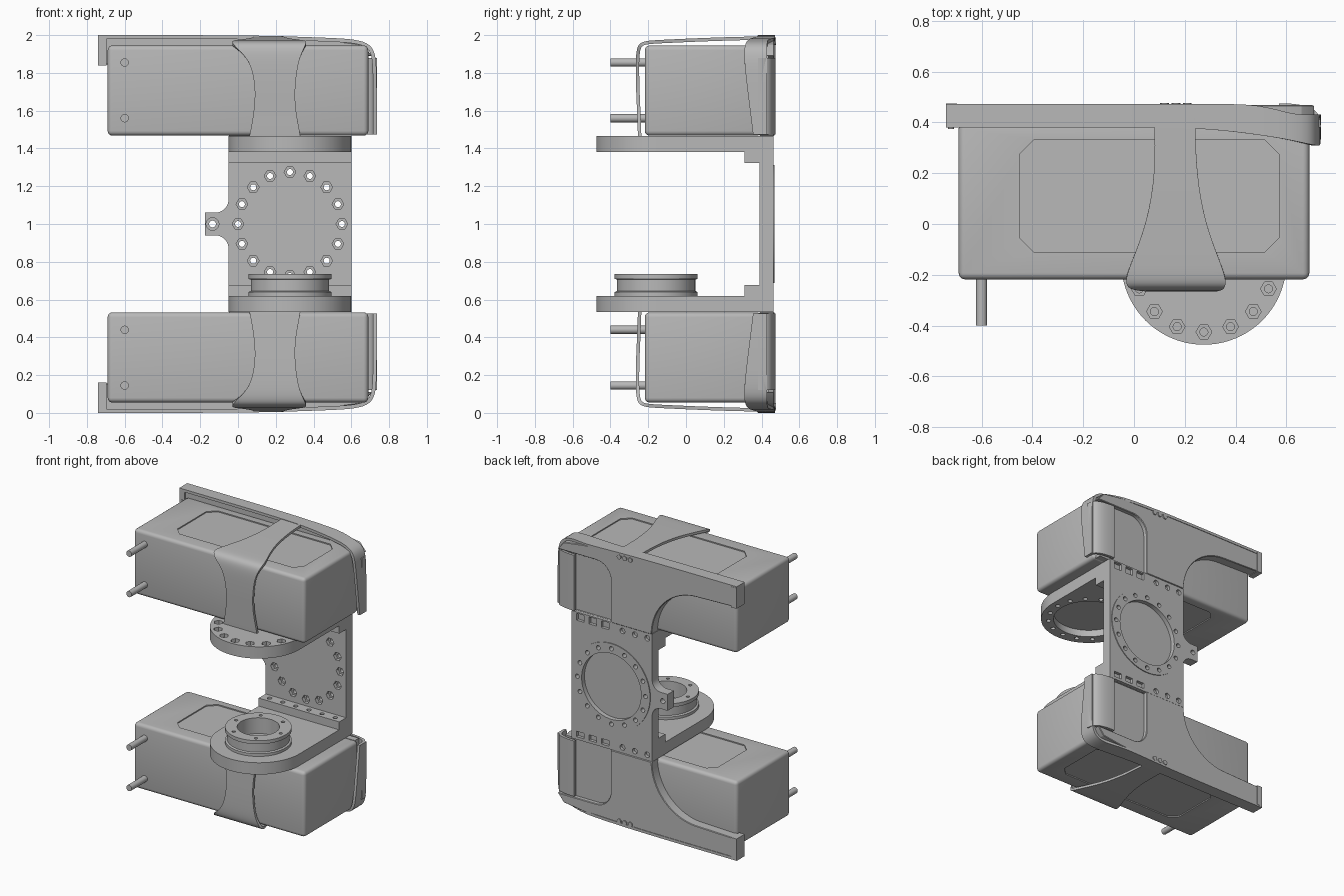
import bpy, bmesh
from math import sin, cos, pi, radians
from mathutils import Matrix, Vector

if "Cube" in bpy.data.objects:
    bpy.data.objects.remove(bpy.data.objects["Cube"])

grey = bpy.data.materials.new("machined grey")
grey.use_nodes = True
grey.diffuse_color = (0.48, 0.48, 0.48, 1)
grey.node_tree.nodes["Principled BSDF"].inputs["Base Color"].default_value = (0.48, 0.48, 0.48, 1)

CX, CY, RING = 0.275, -0.15, 0.275      # shared flange centre and bolt circle


def finish(name, bm):
    bmesh.ops.recalc_face_normals(bm, faces=bm.faces)
    me = bpy.data.meshes.new(name)
    bm.to_mesh(me)
    bm.free()
    me.materials.append(grey)
    ob = bpy.data.objects.new(name, me)
    bpy.context.collection.objects.link(ob)
    return ob


def add_prism(bm, pts, axis, a, b):
    """Extrude a 2D outline along z (outline in xy) or y (outline in xz)."""
    place = (lambda u, v, w: (u, v, w)) if axis == "z" else (lambda u, v, w: (u, w, v))
    lo = [bm.verts.new(place(u, v, a)) for u, v in pts]
    hi = [bm.verts.new(place(u, v, b)) for u, v in pts]
    bm.faces.new(lo)
    bm.faces.new(hi[::-1])
    for i in range(len(pts)):
        j = (i + 1) % len(pts)
        bm.faces.new((lo[i], lo[j], hi[j], hi[i]))


def prisms(name, outlines, axis, a, b):
    bm = bmesh.new()
    for pts in outlines:
        add_prism(bm, pts, axis, a, b)
    return finish(name, bm)


def rect(x0, x1, y0, y1, c=0):
    if not c:
        return [(x0, y0), (x1, y0), (x1, y1), (x0, y1)]
    return [(x0 + c, y0), (x1 - c, y0), (x1, y0 + c), (x1, y1 - c),
            (x1 - c, y1), (x0 + c, y1), (x0, y1 - c), (x0, y0 + c)]


def arc(x, y, r, a0, a1, n):
    return [(x + r * cos(radians(a0 + (a1 - a0) * i / n)),
             y + r * sin(radians(a0 + (a1 - a0) * i / n))) for i in range(n + 1)]


def circle(x, y, r, n=64):
    return arc(x, y, r, 0, 360, n)[:-1]


def bolt_ring(x, y, r, count, size, sides):
    return [circle(px, py, size, sides) for px, py in circle(x, y, r, count)]


def bake(ob):
    dg = bpy.context.evaluated_depsgraph_get()
    me = bpy.data.meshes.new_from_object(ob.evaluated_get(dg))
    ob.modifiers.clear()
    ob.data = me


def cut(ob, outlines, axis, a, b):
    tool = prisms("cutter", outlines, axis, a, b)
    mod = ob.modifiers.new("cut", "BOOLEAN")
    mod.operation, mod.object, mod.solver = "DIFFERENCE", tool, "EXACT"
    bake(ob)
    bpy.data.objects.remove(tool)


def bevel(ob, width, segments):
    mod = ob.modifiers.new("round", "BEVEL")
    mod.width, mod.segments = width, segments
    bake(ob)


def mirror(ob):
    """Repeat an upper part below the middle plane."""
    ob.data.transform(Matrix.Translation((0, 0, -1)))
    ob.location.z = 1
    mod = ob.modifiers.new("mirror", "MIRROR")
    mod.use_axis = (False, False, True)
    mod.use_mirror_merge = False


def sheet(name, rows, thickness):
    """Smooth bent ribbon through pairs of edge points."""
    bm = bmesh.new()
    grid = [[bm.verts.new(Vector(p).lerp(Vector(q), t / 3)) for t in range(4)] for p, q in rows]
    for r, s in zip(grid, grid[1:]):
        for i in range(3):
            bm.faces.new((r[i], r[i + 1], s[i + 1], s[i]))
    ob = finish(name, bm)
    sub = ob.modifiers.new("smooth", "SUBSURF")
    sub.levels = sub.render_levels = 2
    sub.boundary_smooth = "PRESERVE_CORNERS"
    sol = ob.modifiers.new("thickness", "SOLIDIFY")
    sol.thickness, sol.offset = thickness, 0
    bake(ob)
    mirror(ob)
    return ob


# Motor boxes with engraved panels on both flat sides
box = prisms("motor_box", [rect(-0.69, 0.69, -0.218, 0.40)], "z", 1.468, 1.945)
bevel(box, 0.025, 4)
panel = [rect(-0.45, 0.57, -0.11, 0.33, 0.055)]
cut(box, panel, "z", 1.937, 1.99)
cut(box, panel, "z", 1.40, 1.476)
mirror(box)

# Guide pins
mirror(prisms("guide_pins", [circle(-0.6, z, 0.022, 20) for z in (1.56, 1.855)], "y", -0.40, -0.2))

# Back shell with sweeping lower edge and a rounded opening at the far end
outline = (arc(-0.42, 1.465, 0.37, 0, 90, 20) + [(-0.74, 1.845), (-0.74, 1.995), (0.2, 1.985),
           (0.5, 1.972), (0.66, 1.95), (0.71, 1.89)] + arc(0.40, 1.77, 0.12, 90, 180, 8) + [(0.28, 1.465)])
shell = prisms("back_shell", [outline], "y", 0.39, 0.468)
bevel(shell, 0.004, 1)
mirror(shell)
mirror(prisms("shell_inner_panel", [rect(0.27, 0.67, 1.47, 1.93)], "y", 0.39, 0.437))
mirror(prisms("shell_end_block", [rect(-0.74, -0.697, 1.84, 1.99)], "y", 0.38, 0.474))
mirror(prisms("end_block_screws", [circle(-0.72, z, 0.012, 12) for z in (1.87, 1.91)], "y", 0.374, 0.38))
mirror(prisms("shell_top_screws", [circle(x, 1.965, 0.017, 12) for x in (0.12, 0.165, 0.21)],
              "y", 0.46, 0.476))

# Top lip that bends over the far end of the box
path = [(-0.74, 1.99, 0.38), (-0.73, 1.99, 0.38), (-0.3, 1.99, 0.38), (0.1, 1.988, 0.38),
        (0.3, 1.982, 0.375), (0.5, 1.975, 0.35), (0.62, 1.968, 0.33), (0.70, 1.945, 0.31),
        (0.722, 1.88, 0.307), (0.725, 1.75, 0.32), (0.725, 1.5, 0.352), (0.725, 1.475, 0.355)]
sheet("wrap_lip", [((x, y, z), (x, 0.472 if x < 0.6 else 0.43, z)) for x, z, y in path], 0.02)

# Hooked flange that closes the back corner
hook = [(0.57, 0.465), (0.6, 0.465), (0.66, 0.46), (0.71, 0.442), (0.725, 0.41), (0.725, 0.38)]
sheet("corner_hook", [((x, y, 1.475), (x, y, 1.88)) for x, y in hook], 0.02)

# Flared strap over the top and front of each box
strap = [(0.42, 1.985, 0.08, 0.24), (0.2, 1.98, 0.085, 0.245), (0.0, 1.972, 0.05, 0.28),
         (-0.15, 1.965, -0.01, 0.34), (-0.225, 1.96, -0.038, 0.365), (-0.25, 1.94, -0.02, 0.355),
         (-0.257, 1.88, 0.05, 0.325), (-0.257, 1.8, 0.08, 0.31), (-0.255, 1.7, 0.092, 0.30),
         (-0.25, 1.6, 0.085, 0.305), (-0.247, 1.5, 0.068, 0.325), (-0.245, 1.465, 0.06, 0.33)]
sheet("flared_strap", [((a, y, z), (b, y, z)) for y, z, a, b in strap], 0.018)

# Upright bracket plate: bolt circle, rear recess, row of joint holes and notches
plate = prisms("bracket_plate", [rect(-0.05, 0.6, 0.535, 1.465)], "y", 0.39, 0.462)
cut(plate, [circle(CX, 1, 0.24)], "y", 0.435, 0.5)
cut(plate, bolt_ring(CX, 1, RING, 16, 0.016, 12), "y", 0.3, 0.5)
cut(plate, bolt_ring(CX, 1, RING, 16, 0.031, 6), "y", 0.3, 0.415)
joints = []
for z in (1.425, 0.575):
    joints += [circle(x, z, 0.02, 16) for x in (-0.01, 0.09, 0.19)]
    joints += [rect(x - 0.03, x + 0.03, z - 0.02, z + 0.03 if z > 1 else z + 0.02) for x in (0.33, 0.43, 0.53)]
cut(plate, joints, "y", 0.43, 0.5)

# Raised rear ring
ring = prisms("rear_ring", [circle(CX, 1, 0.312)], "y", 0.455, 0.468)
cut(ring, [circle(CX, 1, 0.24)], "y", 0.4, 0.5)
cut(ring, bolt_ring(CX, 1, RING, 16, 0.016, 12), "y", 0.4, 0.5)

# Side ear with filleted root
ear = ([(-0.04, 1.13)] + arc(-0.12, 1.13, 0.07, 0, -90, 8) + [(-0.175, 1.06), (-0.175, 0.94)]
       + arc(-0.12, 0.87, 0.07, 90, 0, 8) + [(-0.04, 0.87)])
tab = prisms("side_ear", [ear], "y", 0.39, 0.462)
cut(tab, [circle(-0.135, 1, 0.018, 16)], "y", 0.3, 0.5)
cut(tab, [circle(-0.135, 1, 0.034, 20)], "y", 0.3, 0.41)

# Stepped blocks in the inner corners
step = prisms("corner_step", [rect(-0.05, 0.6, 0.31, 0.40)], "z", 1.322, 1.40)
cut(step, [circle(0.01 + 0.106 * i, 0.35, 0.016, 12) for i in range(6)], "z", 1.3, 1.35)
mirror(step)

# Round-nosed flange arms
arm = [(0.6, 0.44), (-0.05, 0.44)] + arc(CX, CY, 0.325, 180, 360, 40)
upper = prisms("upper_flange_arm", [arm], "z", 1.38, 1.466)
cut(upper, [circle(CX, CY, 0.24)], "z", 1.3, 1.43)
cut(upper, bolt_ring(CX, CY, RING, 16, 0.016, 12), "z", 1.3, 1.5)
cut(upper, bolt_ring(CX, CY, RING, 16, 0.031, 6), "z", 1.44, 1.5)
prisms("lower_flange_arm", [arm], "z", 0.534, 0.62)

# Grooved hollow hub on the lower arm
profile = [(0.14, 0.615), (0.22, 0.615), (0.22, 0.64), (0.207, 0.645), (0.207, 0.705),
           (0.22, 0.71), (0.22, 0.735), (0.14, 0.735)]
bm = bmesh.new()
N = 64
rows = [[bm.verts.new((CX + r * cos(2 * pi * i / N), CY - 0.008 + r * sin(2 * pi * i / N), z))
         for r, z in profile] for i in range(N)]
for i in range(N):
    for j in range(len(profile)):
        k = (j + 1) % len(profile)
        bm.faces.new((rows[i][j], rows[i][k], rows[(i + 1) % N][k], rows[(i + 1) % N][j]))
hub = finish("hub", bm)
cut(hub, bolt_ring(CX, CY - 0.008, 0.18, 6, 0.012, 12), "z", 0.715, 0.8)

# Smooth curved faces, keep machined edges crisp
bpy.ops.object.select_all(action="DESELECT")
for ob in bpy.context.collection.objects:
    if ob.type == "MESH" and grey.name in ob.data.materials:
        ob.select_set(True)
        bpy.context.view_layer.objects.active = ob
bpy.ops.object.shade_smooth_by_angle(angle=radians(35))
